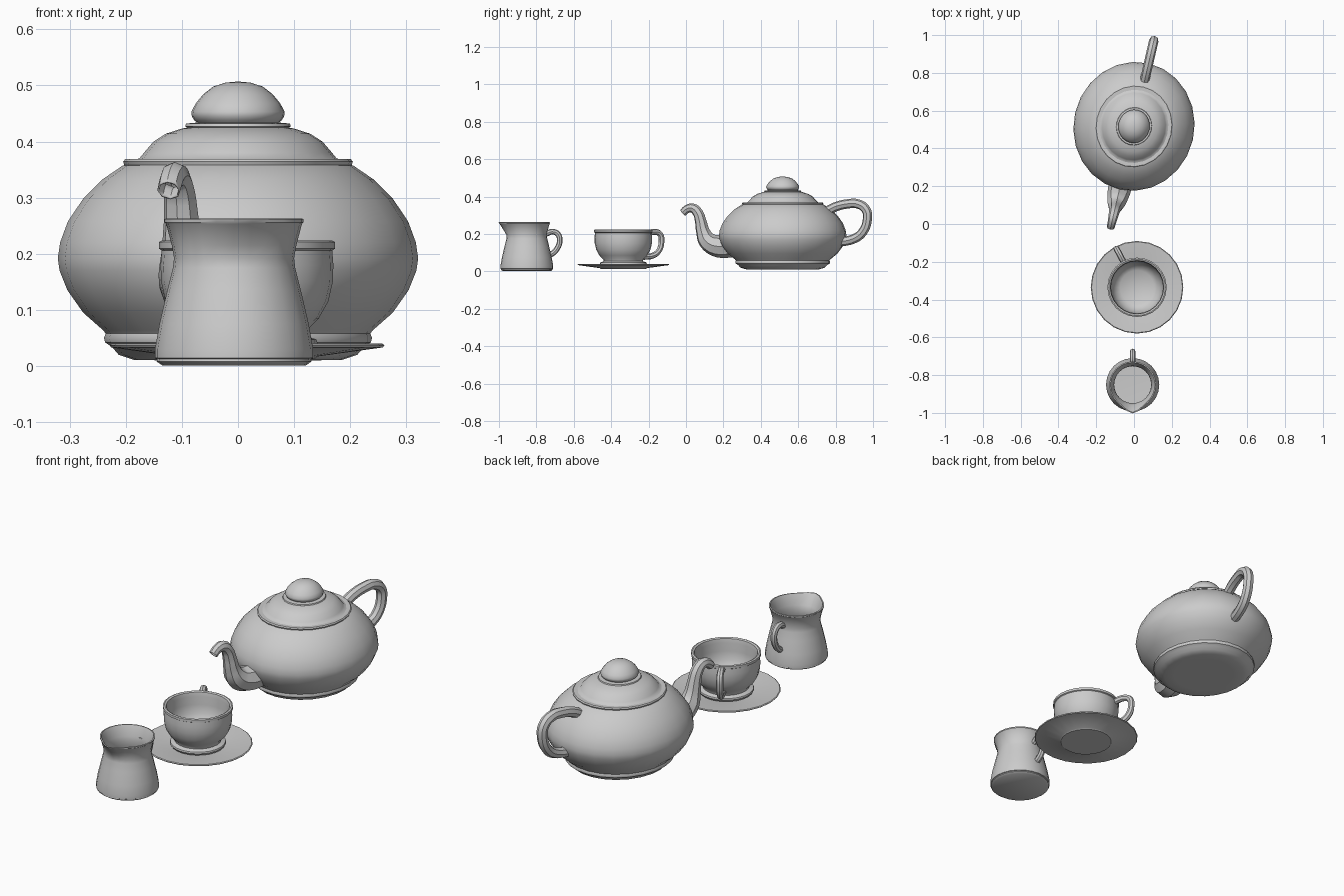
import bpy, bmesh, math
from math import sin, cos, pi, radians

if "Cube" in bpy.data.objects:
    bpy.data.objects.remove(bpy.data.objects["Cube"])

SIDES = 24


def finish(ob):
    bpy.ops.object.select_all(action='DESELECT')
    ob.select_set(True)
    bpy.context.view_layer.objects.active = ob
    bpy.ops.object.shade_smooth_by_angle(angle=radians(38))
    return ob


def lathe(name, profile, loc, rot=0, stretch=1.0, lip=0.0):
    """Revolve (radius, z) points; a lip pulls the front of the rim outward."""
    bm = bmesh.new()
    rings = []
    for r, z in profile:
        if r == 0:
            rings.append([bm.verts.new((0, 0, z))])
            continue
        ring = []
        for i in range(SIDES):
            a = 2 * pi * i / SIDES - pi / 2
            x, y = r * cos(a), r * sin(a) * stretch
            pull = max(0, (z - 0.19) / 0.07) * max(0, -sin(a)) ** 12
            ring.append(bm.verts.new((x, y - lip * pull, z)))
        rings.append(ring)
    for a, b in zip(rings, rings[1:]):
        for i in range(SIDES):
            j = (i + 1) % SIDES
            if len(a) == 1:
                bm.faces.new((a[0], b[j], b[i]))
            elif len(b) == 1:
                bm.faces.new((a[i], a[j], b[0]))
            else:
                bm.faces.new((a[i], a[j], b[j], b[i]))
    bmesh.ops.recalc_face_normals(bm, faces=bm.faces)
    me = bpy.data.meshes.new(name)
    bm.to_mesh(me)
    bm.free()
    ob = bpy.data.objects.new(name, me)
    bpy.context.collection.objects.link(ob)
    ob.location = (loc[0], loc[1], 0)
    ob.rotation_euler.z = radians(rot)
    return finish(ob)


def tube(name, path, loc, rot=0):
    """Sweep a round section along smooth (y, z, radius) points."""
    cu = bpy.data.curves.new(name, 'CURVE')
    cu.dimensions = '3D'
    cu.bevel_depth = 1.0
    cu.bevel_resolution = 2
    cu.resolution_u = 4
    sp = cu.splines.new('BEZIER')
    sp.bezier_points.add(len(path) - 1)
    k = 1 / cos(radians(rot))
    for p, (y, z, r) in zip(sp.bezier_points, path):
        p.co = (0, (y - loc[1]) * k, z)
        p.radius = r
        p.handle_left_type = p.handle_right_type = 'AUTO'
    ob = bpy.data.objects.new(name, cu)
    bpy.context.collection.objects.link(ob)
    ob.location = (loc[0], loc[1], 0)
    ob.rotation_euler.z = radians(rot)
    bpy.ops.object.select_all(action='DESELECT')
    ob.select_set(True)
    bpy.context.view_layer.objects.active = ob
    bpy.ops.object.convert(target='MESH')
    return finish(bpy.context.view_layer.objects.active)


def even(points, r):
    return [(y, z, r) for y, z in points]


# Teapot
POT, POT_ROT = (0, 0.517), -13
lathe("teapot_body", [
    (0, .012), (.14, .01), (.185, .011), (.212, .02), (.224, .034), (.236, .042),
    (.238, .05), (.235, .058), (.24, .064), (.275, .095), (.303, .135), (.317, .17),
    (.32, .192), (.316, .22), (.302, .258), (.275, .298), (.24, .333), (.205, .357),
    (.202, .358), (.204, .364), (.20, .369), (.175, .368)], POT, POT_ROT, 1.07)
lathe("teapot_lid", [
    (.19, .366), (.175, .37), (.167, .38), (.15, .4), (.128, .414), (.1, .423),
    (.09, .425), (.094, .427), (.092, .432), (.07, .434)], POT, POT_ROT, 1.07)
lathe("lid_knob", [
    (.068, .43), (.078, .438), (.082, .445), (.083, .453), (.075, .468), (.062, .484),
    (.044, .498), (.022, .505), (0, .507)], POT, POT_ROT, 1.07)
spout = tube("teapot_spout", [
    (.25, .14, .066), (.17, .135, .06), (.115, .163, .050), (.09, .215, .037),
    (.078, .27, .031), (.062, .315, .028), (.035, .338, .025),
    (.006, .333, .022), (-.017, .313, .021)], POT, POT_ROT)
wall = spout.modifiers.new("wall", 'SOLIDIFY')
wall.thickness = 0.003
tube("teapot_handle", even([
    (.76, .325), (.80, .345), (.86, .36), (.92, .36), (.962, .33), (.97, .28),
    (.945, .21), (.90, .175), (.81, .155)], .025), POT, POT_ROT)

# Cup and saucer
CUP, CUP_ROT = (.016, -.335), 28
lathe("saucer", [
    (0, .012), (.12, .012), (.126, .017), (.242, .033), (.245, .037), (.241, .04),
    (.13, .029), (.115, .026), (0, .026)], CUP)
lathe("cup", [
    (0, .03), (.12, .03), (.126, .04), (.124, .047), (.105, .054), (.107, .064),
    (.128, .085), (.145, .115), (.153, .15), (.154, .18), (.152, .206), (.157, .209),
    (.157, .221), (.15, .224), (.142, .22), (.138, .2), (.139, .16), (.132, .12),
    (.115, .088), (.09, .07), (0, .065)], CUP)
tube("cup_handle", even([
    (-.205, .202), (-.165, .211), (-.138, .198), (-.131, .16), (-.145, .11),
    (-.175, .085), (-.228, .077)], .016), CUP, CUP_ROT)

# Milk pitcher
JUG = (-.007, -.851)
lathe("pitcher", [
    (0, .001), (.128, .001), (.138, .008), (.137, .012), (.141, .014), (.141, .03),
    (.133, .075), (.119, .135), (.109, .175), (.107, .192), (.111, .215), (.121, .253),
    (.124, .256), (.124, .262), (.118, .263), (.112, .25), (.101, .212), (.098, .19),
    (.102, .165), (.12, .09), (.125, .04), (.11, .02), (0, .016)], JUG, lip=.027)
tube("pitcher_handle", even([
    (-.748, .2), (-.715, .212), (-.686, .2), (-.675, .165), (-.69, .12),
    (-.713, .096), (-.73, .088)], .015), JUG)
